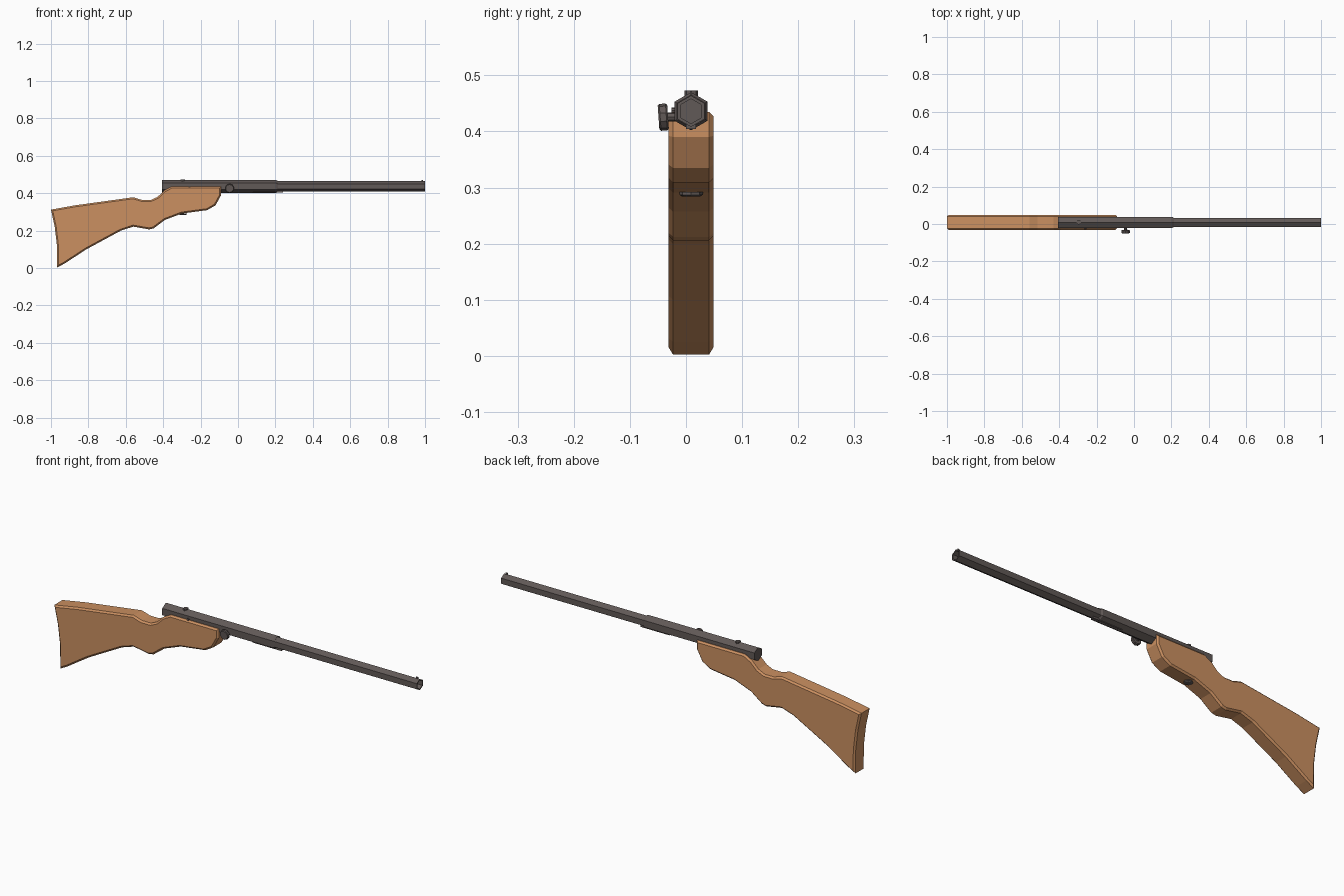
import bpy, bmesh, math
from mathutils import Vector, Matrix

if "Cube" in bpy.data.objects:
    bpy.data.objects.remove(bpy.data.objects["Cube"])

CY, CZ = 0.009, 0.436   # barrel axis


def material(name, rgb):
    m = bpy.data.materials.new(name)
    m.diffuse_color = (*rgb, 1)
    m.use_nodes = True
    m.node_tree.nodes["Principled BSDF"].inputs["Base Color"].default_value = m.diffuse_color
    return m


WOOD = material("wood", (0.60, 0.28, 0.12))
METAL = material("metal", (0.12, 0.10, 0.095))


def finish(bm, name, mat):
    bmesh.ops.recalc_face_normals(bm, faces=bm.faces)
    me = bpy.data.meshes.new(name)
    bm.to_mesh(me)
    bm.free()
    me.materials.append(mat)
    ob = bpy.data.objects.new(name, me)
    bpy.context.collection.objects.link(ob)
    return ob


def tube(name, rings, sides, origin, axis, mat=METAL):
    """Closed faceted lathe: rings are (distance along axis, radius)."""
    bm = bmesh.new()
    loops = []
    for d, r in rings:
        loops.append([bm.verts.new((r * math.cos(2 * math.pi * i / sides),
                                    r * math.sin(2 * math.pi * i / sides), d))
                      for i in range(sides)])
    for a, b in zip(loops, loops[1:]):
        for i in range(sides):
            j = (i + 1) % sides
            bm.faces.new((a[i], a[j], b[j], b[i]))
    bm.faces.new(loops[0][::-1])
    bm.faces.new(loops[-1])
    # local x is turned to world z for axes along x, so a corner points up
    z = Vector(axis).normalized()
    x = Vector((0, 0, 1)) if abs(z.z) < 0.9 else Vector((1, 0, 0))
    x = (x - z * x.dot(z)).normalized()
    y = z.cross(x)
    rot = Matrix((x, y, z)).transposed().to_4x4()
    bm.transform(Matrix.Translation(origin) @ rot)
    return finish(bm, name, mat)


def box(name, lo, hi, mat=METAL):
    bm = bmesh.new()
    bmesh.ops.create_cube(bm, size=1)
    lo, hi = Vector(lo), Vector(hi)
    bm.transform(Matrix.Translation((lo + hi) / 2) @ Matrix.Diagonal((*(hi - lo), 1)))
    return finish(bm, name, mat)


# Wooden stock: side profile extruded, outline edges chamfered
profile = [(-1.0, 0.312), (-0.87, 0.335), (-0.56, 0.378), (-0.515, 0.364), (-0.465, 0.364),
           (-0.43, 0.38), (-0.395, 0.414), (-0.355, 0.435), (-0.09, 0.435), (-0.09, 0.39),
           (-0.12, 0.335), (-0.165, 0.309), (-0.30, 0.291), (-0.39, 0.257), (-0.45, 0.212),
           (-0.475, 0.206), (-0.56, 0.221), (-0.625, 0.2), (-0.81, 0.1), (-0.925, 0.025),
           (-0.967, 0.002), (-0.968, 0.12), (-0.98, 0.22)]
bm = bmesh.new()
front = [bm.verts.new((x, -0.031, z)) for x, z in profile]
face = bm.faces.new(front)
ext = bmesh.ops.extrude_face_region(bm, geom=[face], use_keep_orig=True)
moved = [g for g in ext["geom"] if isinstance(g, bmesh.types.BMVert)]
bmesh.ops.translate(bm, verts=moved, vec=(0, 0.08, 0))
bmesh.ops.recalc_face_normals(bm, faces=bm.faces)
rim = [e for e in bm.edges if abs(e.verts[0].co.y - e.verts[1].co.y) < 1e-5]
bmesh.ops.bevel(bm, geom=rim, offset=0.008, segments=1, affect='EDGES')
finish(bm, "stock", WOOD)

# Six-sided receiver and hollow barrel
tube("receiver", [(-0.405, 0.034), (0.205, 0.034), (0.212, 0.029)], 6, (0, CY, CZ), (1, 0, 0))
tube("barrel", [(0.20, 0.028), (1.0, 0.028), (1.0, 0.022), (0.93, 0.022)], 6,
     (0, CY, CZ), (1, 0, 0))

# Plate under the barrel joint
box("under_plate", (0.08, 0.0, 0.404), (0.24, 0.018, 0.414))

# Bolt handle: stem and slightly tilted knob
tube("bolt_stem", [(0, 0.008), (0.03, 0.008)], 8, (-0.045, -0.01, 0.426), (0, -1, 0))
tube("bolt_knob", [(0, 0.021), (0.003, 0.024), (0.014, 0.024), (0.017, 0.021)], 10,
     (-0.045, -0.032, 0.426), (0, -1, -0.07))

# Sights
tube("rear_sight", [(0, 0.012), (0.012, 0.012)], 8, (-0.295, CY, 0.461), (0, 0, 1))
box("front_sight", (0.98, 0.007, 0.46), (0.99, 0.011, 0.471))

# Screw under the stock and pin on the side of the receiver
tube("under_screw", [(0, 0.016), (0.003, 0.021), (0.008, 0.021)], 8,
     (-0.295, CY, 0.284), (0, 0, 1))
tube("side_pin", [(0, 0.006), (0.014, 0.006)], 8, (-0.26, -0.012, 0.437), (0, -1, 0))
